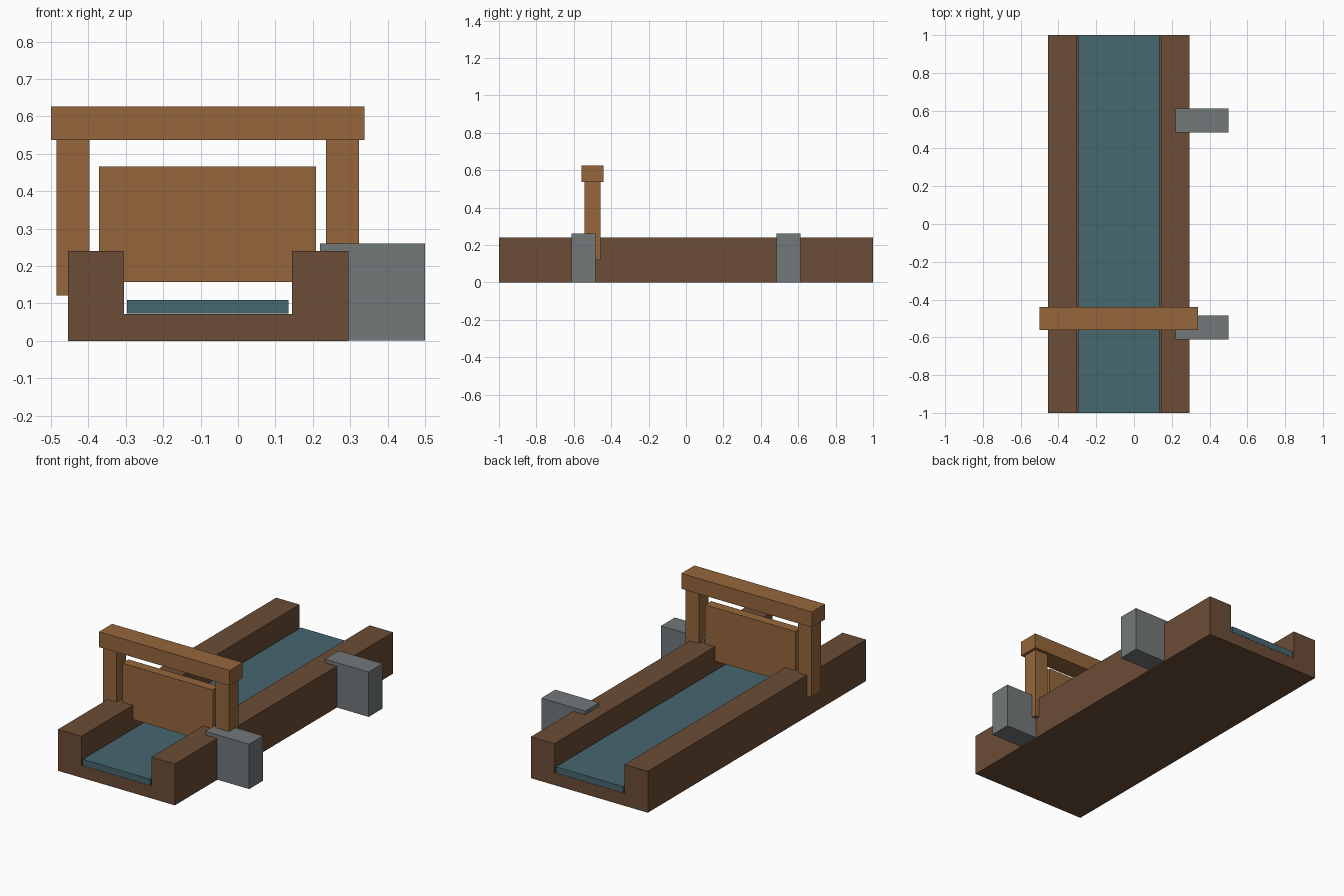
import bpy, bmesh

if "Cube" in bpy.data.objects:
    bpy.data.objects.remove(bpy.data.objects["Cube"])


def material(name, rgb):
    m = bpy.data.materials.new(name)
    m.diffuse_color = (*rgb, 1.0)
    m.use_nodes = True
    m.node_tree.nodes["Principled BSDF"].inputs["Base Color"].default_value = m.diffuse_color
    return m


dark_wood = material("dark_wood", (0.150, 0.073, 0.037))
light_wood = material("light_wood", (0.305, 0.135, 0.046))
stone = material("grey_stone", (0.170, 0.188, 0.195))
water_blue = material("water_teal", (0.062, 0.135, 0.160))


def prism(name, profile, y0, y1, mat):
    """Extrude an x-z outline along y."""
    bm = bmesh.new()
    face = bm.faces.new([bm.verts.new((x, y0, z)) for x, z in profile])
    out = bmesh.ops.extrude_face_region(bm, geom=[face])
    verts = [v for v in out["geom"] if isinstance(v, bmesh.types.BMVert)]
    bmesh.ops.translate(bm, verts=verts, vec=(0, y1 - y0, 0))
    bmesh.ops.recalc_face_normals(bm, faces=bm.faces)
    me = bpy.data.meshes.new(name)
    bm.to_mesh(me)
    bm.free()
    me.materials.append(mat)
    ob = bpy.data.objects.new(name, me)
    bpy.context.collection.objects.link(ob)
    return ob


def box(name, x0, x1, y0, y1, z0, z1, mat):
    return prism(name, [(x0, z0), (x1, z0), (x1, z1), (x0, z1)], y0, y1, mat)


# U-shaped trough and the water in it
prism("trough", [(-0.455, 0), (0.295, 0), (0.295, 0.24), (0.145, 0.24),
                 (0.145, 0.072), (-0.305, 0.072), (-0.305, 0.24), (-0.455, 0.24)],
      -1, 1, dark_wood)
box("water", -0.297, 0.135, -1, 1, 0.073, 0.109, water_blue)

# Sluice gate: two posts, a cross beam and the raised panel
for side, x in (("left", -0.4415), ("right", 0.2795)):
    box("gate_post_" + side, x - 0.044, x + 0.044, -0.544, -0.457, 0.121, 0.537, light_wood)
box("gate_beam", -0.5, 0.338, -0.56, -0.44, 0.537, 0.626, light_wood)
box("gate_panel", -0.372, 0.208, -0.528, -0.472, 0.157, 0.466, light_wood)

# Stone supports along the right wall
for label, y in (("front", -0.548), ("back", 0.548)):
    box("stone_support_" + label, 0.219, 0.5, y - 0.064, y + 0.064, 0.001, 0.261, stone)
